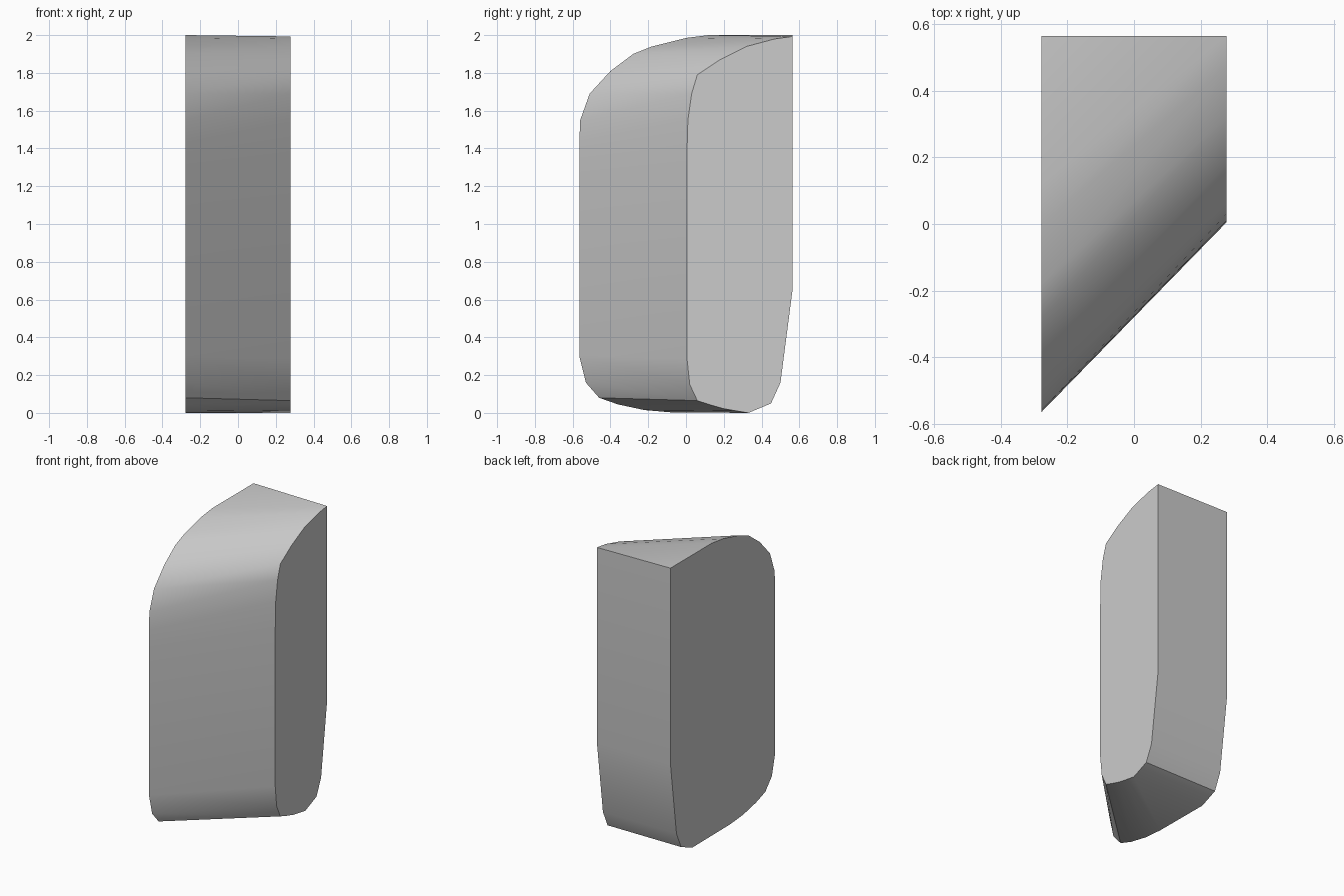
import bpy
import bmesh
import math

cube = bpy.data.objects.get("Cube")
if cube:
    bpy.data.objects.remove(cube, do_unlink=True)

HALF_WIDTH = 0.278

# Underside and back edge, shared by both ends (y, z)
back_edge = [(.33, 0), (.45, .05), (.50, .16), (.565, .66)]

# Deep end: top, rounded nose, underside
deep_end = [(.565, 2), (.12, 2), (0, 1.985), (-.18, 1.94), (-.28, 1.9),
            (-.4, 1.81), (-.51, 1.69), (-.56, 1.55), (-.565, 1.43),
            (-.565, 1.3), (-.565, .3), (-.53, .16), (-.46, .08),
            (-.36, .045), (-.22, .015), (-.08, .003)] + back_edge

# Shallow end: same rows, ending in a single top corner
corner = (.565, 1.993)
shallow_end = [corner, corner, corner, (.47, 1.98), (.32, 1.94),
               (.18, 1.87), (.06, 1.79), (.03, 1.69), (.01, 1.55),
               (.005, 1.37), (.005, .29), (.02, .15), (.06, .065),
               (.12, .045), (.2, .022), (.27, .01)] + back_edge


def make_material(name, colour):
    """Plain flat colour for viewport and render."""
    material = bpy.data.materials.new(name)
    material.use_nodes = True
    material.diffuse_color = colour
    shader = material.node_tree.nodes["Principled BSDF"]
    shader.inputs["Base Color"].default_value = colour
    return material


def loft_between_ends(name, left_profile, right_profile, material):
    """Skin two side profiles with matching rows and cap both ends."""
    bm = bmesh.new()
    left = [bm.verts.new((-HALF_WIDTH, y, z)) for y, z in left_profile]
    right = [bm.verts.new((HALF_WIDTH, y, z)) for y, z in right_profile]
    count = len(left)
    for i in range(count):
        j = (i + 1) % count
        bm.faces.new((left[i], left[j], right[j], right[i]))
    bm.faces.new(left)
    bm.faces.new(right)
    # Merge the repeated corner so its rows become triangles
    bmesh.ops.remove_doubles(bm, verts=bm.verts, dist=0.0001)
    bmesh.ops.recalc_face_normals(bm, faces=bm.faces)
    mesh = bpy.data.meshes.new(name)
    bm.to_mesh(mesh)
    bm.free()
    mesh.materials.append(material)
    part = bpy.data.objects.new(name, mesh)
    bpy.context.collection.objects.link(part)
    return part


# Wedge-shaped body with a rounded slanted front
grey = make_material("plain grey", (0.6, 0.6, 0.6, 1))
body = loft_between_ends("slanted_body", deep_end, shallow_end, grey)

# Smooth the curved front, keep the rims crisp
bpy.ops.object.select_all(action="DESELECT")
body.select_set(True)
bpy.context.view_layer.objects.active = body
bpy.ops.object.shade_smooth_by_angle(angle=math.radians(29))
